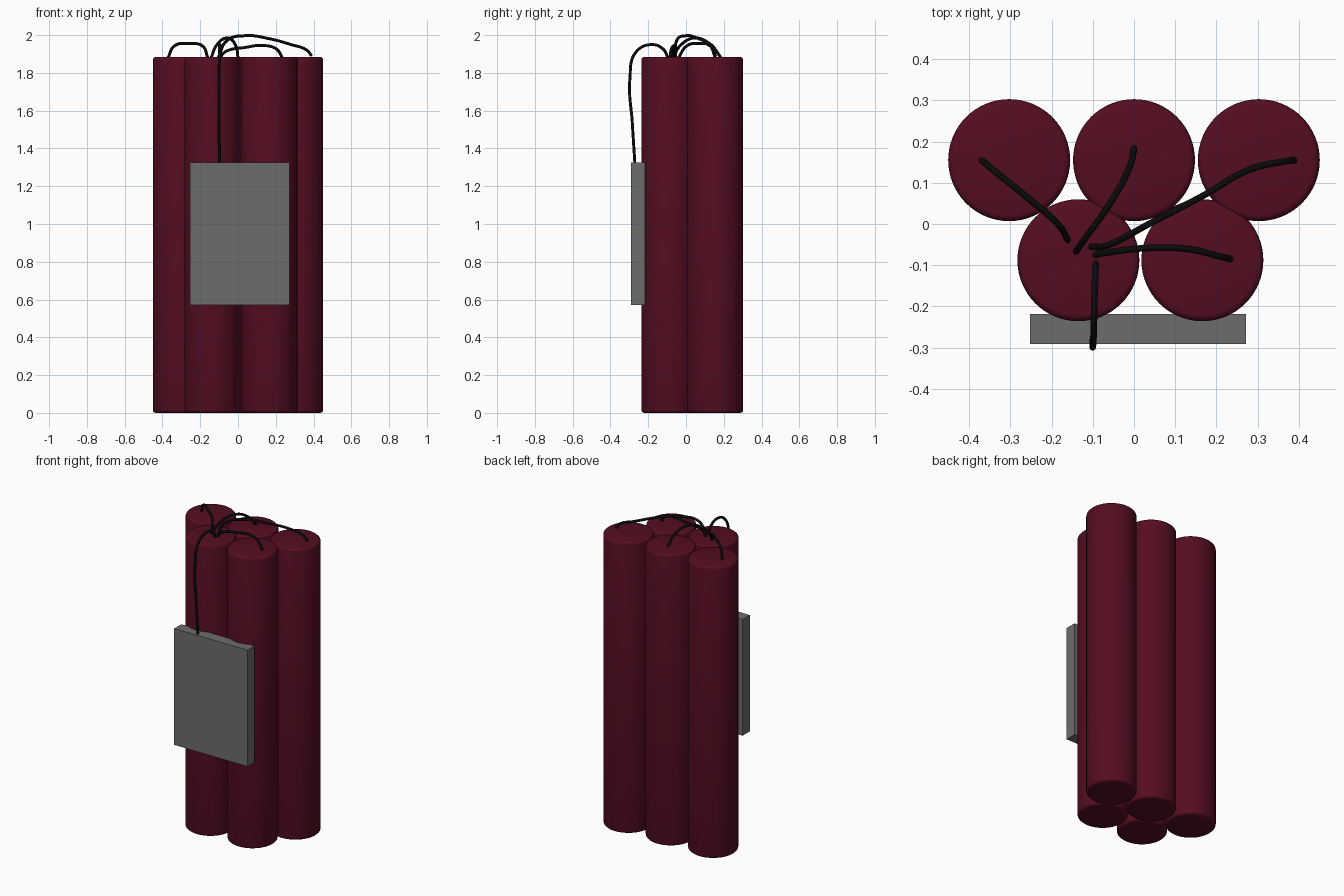
import bpy
from mathutils import Vector

cube = bpy.data.objects.get("Cube")
if cube:
    bpy.data.objects.remove(cube, do_unlink=True)


def material(name, rgb):
    m = bpy.data.materials.new(name)
    m.use_nodes = True
    m.diffuse_color = (*rgb, 1)
    m.node_tree.nodes["Principled BSDF"].inputs["Base Color"].default_value = (*rgb, 1)
    return m


RED = material("dark red", (0.09, 0.004, 0.015))
GREY = material("mid grey", (0.15, 0.15, 0.15))
BLACK = material("wire black", (0.003, 0.003, 0.003))


# Sticks: five bevelled cylinders, three behind and two in front
def stick(name, x, y, radius=0.148, height=1.885):
    bpy.ops.mesh.primitive_cylinder_add(vertices=64, radius=radius, depth=height,
                                        location=(x, y, height / 2))
    ob = bpy.context.object
    ob.name = name
    ob.data.materials.append(RED)
    bev = ob.modifiers.new("rim", 'BEVEL')
    bev.width = 0.016
    bev.segments = 3
    bev.limit_method = 'ANGLE'
    bpy.ops.object.modifier_apply(modifier=bev.name)
    bpy.ops.object.shade_smooth_by_angle()


for name, x, y in (("back_right", -0.303, 0.155), ("back_middle", 0, 0.155),
                   ("back_left", 0.303, 0.155), ("front_right", -0.135, -0.088),
                   ("front_left", 0.166, -0.088)):
    stick(name + "_stick", x, y)

# Control box on the front
lo, hi = Vector((-0.253, -0.291, 0.572)), Vector((0.272, -0.218, 1.325))
bpy.ops.mesh.primitive_cube_add(size=1, location=(lo + hi) / 2)
box = bpy.context.object
box.name = "control_box"
box.scale = hi - lo
bpy.ops.object.transform_apply(location=False, rotation=False, scale=True)
box.data.materials.append(GREY)


# Wires: smooth tubes through a few points
def wire(name, points, radius=0.008):
    cu = bpy.data.curves.new(name, 'CURVE')
    cu.dimensions = '3D'
    cu.bevel_depth = radius
    cu.bevel_resolution = 3
    cu.resolution_u = 10
    cu.use_fill_caps = True
    sp = cu.splines.new('BEZIER')
    sp.bezier_points.add(len(points) - 1)
    for bp, p in zip(sp.bezier_points, points):
        bp.co = p
        bp.handle_left_type = bp.handle_right_type = 'AUTO'
    cu.materials.append(BLACK)
    ob = bpy.data.objects.new(name, cu)
    bpy.context.collection.objects.link(ob)


wire("back_right_wire", [(-0.37, 0.155, 1.88), (-0.34, 0.13, 1.94), (-0.26, 0.065, 1.955),
                         (-0.185, 0, 1.94), (-0.16, -0.04, 1.88)])
wire("back_middle_wire", [(0, 0.185, 1.88), (-0.01, 0.14, 1.94), (-0.055, 0.055, 1.985),
                          (-0.115, -0.03, 1.945), (-0.142, -0.068, 1.88)])
wire("back_left_wire", [(0.39, 0.155, 1.89), (0.365, 0.152, 1.92), (0.28, 0.132, 1.95),
                        (0.17, 0.07, 1.98), (0.04, 0.002, 1.997), (-0.06, -0.05, 1.97),
                        (-0.105, -0.055, 1.88)])
wire("front_left_wire", [(0.235, -0.085, 1.88), (0.205, -0.078, 1.925), (0.14, -0.062, 1.945),
                         (0.04, -0.058, 1.935), (-0.07, -0.07, 1.91), (-0.095, -0.075, 1.88)])
wire("control_box_wire", [(-0.093, -0.095, 1.88), (-0.094, -0.12, 1.925), (-0.096, -0.18, 1.95),
                          (-0.098, -0.265, 1.91), (-0.1, -0.297, 1.77), (-0.1, -0.284, 1.53),
                          (-0.098, -0.27, 1.31)])
